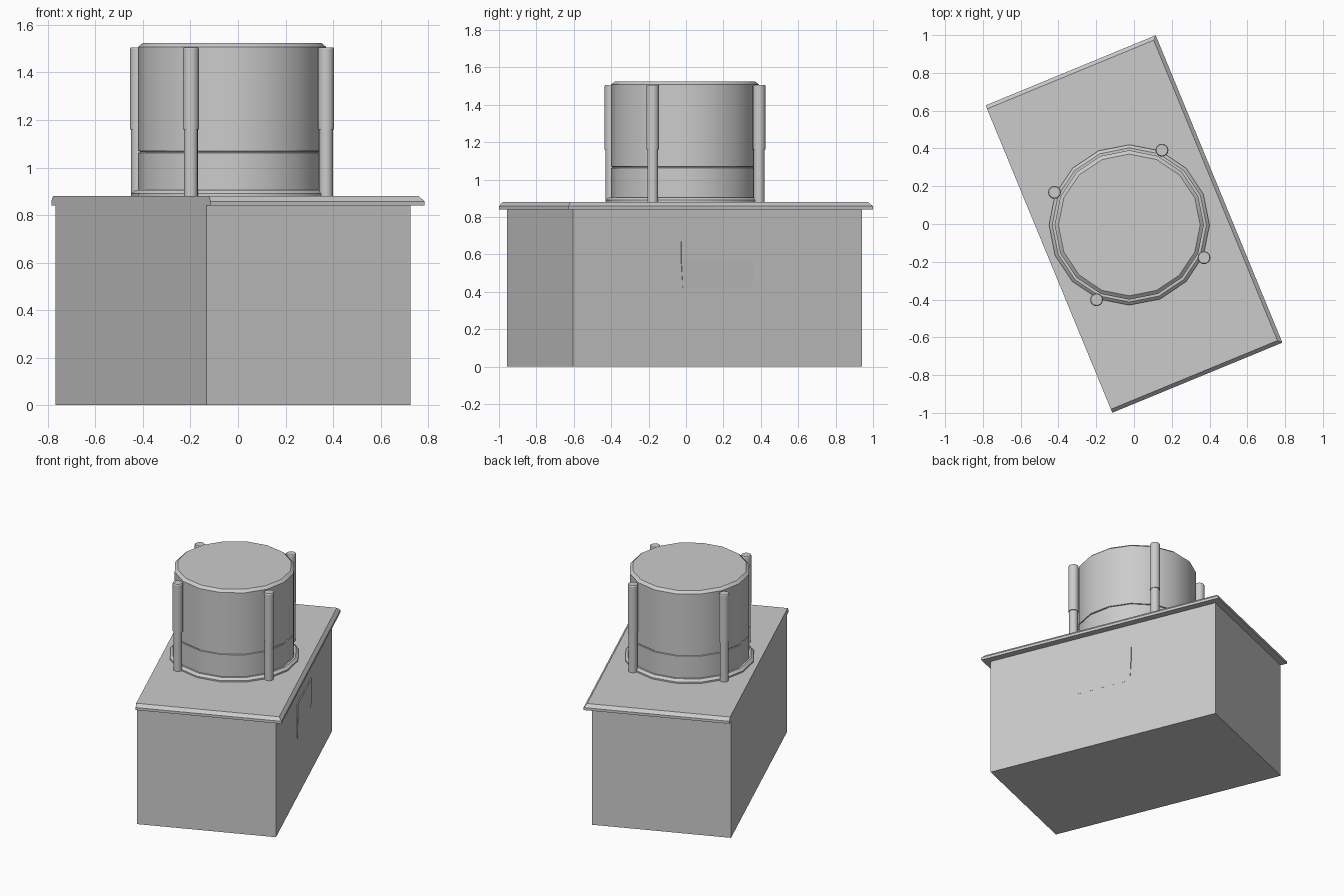
import bpy, bmesh, math
from mathutils import Matrix

if "Cube" in bpy.data.objects:
    bpy.data.objects.remove(bpy.data.objects["Cube"])

TURN = Matrix.Rotation(math.radians(22.4), 4, 'Z')
CX, CY = -0.025, -0.005          # centre of the drum

grey = bpy.data.materials.new("light_grey")
grey.diffuse_color = (0.6, 0.6, 0.6, 1)
grey.use_nodes = True
grey.node_tree.nodes["Principled BSDF"].inputs["Base Color"].default_value = grey.diffuse_color


def finish(name, bm, smooth=None):
    bmesh.ops.recalc_face_normals(bm, faces=bm.faces)
    me = bpy.data.meshes.new(name)
    bm.to_mesh(me)
    bm.free()
    me.materials.append(grey)
    ob = bpy.data.objects.new(name, me)
    bpy.context.collection.objects.link(ob)
    if smooth:
        bpy.ops.object.select_all(action='DESELECT')
        ob.select_set(True)
        bpy.context.view_layer.objects.active = ob
        bpy.ops.object.shade_smooth_by_angle(angle=math.radians(smooth))
    return ob


def loft(name, rings, smooth=None):
    """Skin a stack of equal-sized rings and cap both ends."""
    bm = bmesh.new()
    rows = [[bm.verts.new(p) for p in ring] for ring in rings]
    n = len(rows[0])
    for a, b in zip(rows, rows[1:]):
        for i in range(n):
            j = (i + 1) % n
            bm.faces.new((a[i], a[j], b[j], b[i]))
    bm.faces.new(rows[0][::-1])
    bm.faces.new(rows[-1])
    return finish(name, bm, smooth)


def rect(u0, u1, v, z):
    return [TURN @ Matrix.Translation(p).to_translation()
            for p in ((u0, -v, z), (u1, -v, z), (u1, v, z), (u0, v, z))]


def lathe(name, cx, cy, profile, sides, smooth):
    rings = [[(cx + r * math.cos(2 * math.pi * i / sides),
               cy + r * math.sin(2 * math.pi * i / sides), z)
              for i in range(sides)] for r, z in profile]
    return loft(name, rings, smooth)


# Cabinet and its lid: flush on one long side, overhanging on the other three
loft("cabinet", [rect(-0.487, 0.44, 0.835, 0), rect(-0.487, 0.44, 0.835, 0.84)])
loft("lid", [rect(-0.487, 0.487, 0.88, 0.84), rect(-0.487, 0.487, 0.88, 0.858),
             rect(-0.487, 0.467, 0.86, 0.88)])

# Shallow hood on the long side, fading into the wall below
loft("side_hood", [rect(0.43, 0.4405, 0.2, 0.42), rect(0.43, 0.447, 0.21, 0.565),
                   rect(0.43, 0.447, 0.21, 0.67)])

# Drum with bevelled foot ring, thin groove and bevelled top
lathe("drum_foot", CX, CY, [(0.425, 0.878), (0.425, 0.89), (0.408, 0.905)], 16, 25)
lathe("drum", CX, CY, [(0.395, 0.9), (0.395, 1.062), (0.388, 1.064), (0.388, 1.068),
                       (0.395, 1.07), (0.395, 1.508), (0.375, 1.525)], 16, 25)

# Four stepped posts around the drum
for k in range(4):
    a = math.radians(66.4 + 90 * k)
    lathe(f"post_{k + 1}", CX + 0.432 * math.cos(a), CY + 0.432 * math.sin(a),
          [(0.029, 0.878), (0.029, 1.16), (0.034, 1.16), (0.034, 1.5), (0.03, 1.506)], 16, 30)
